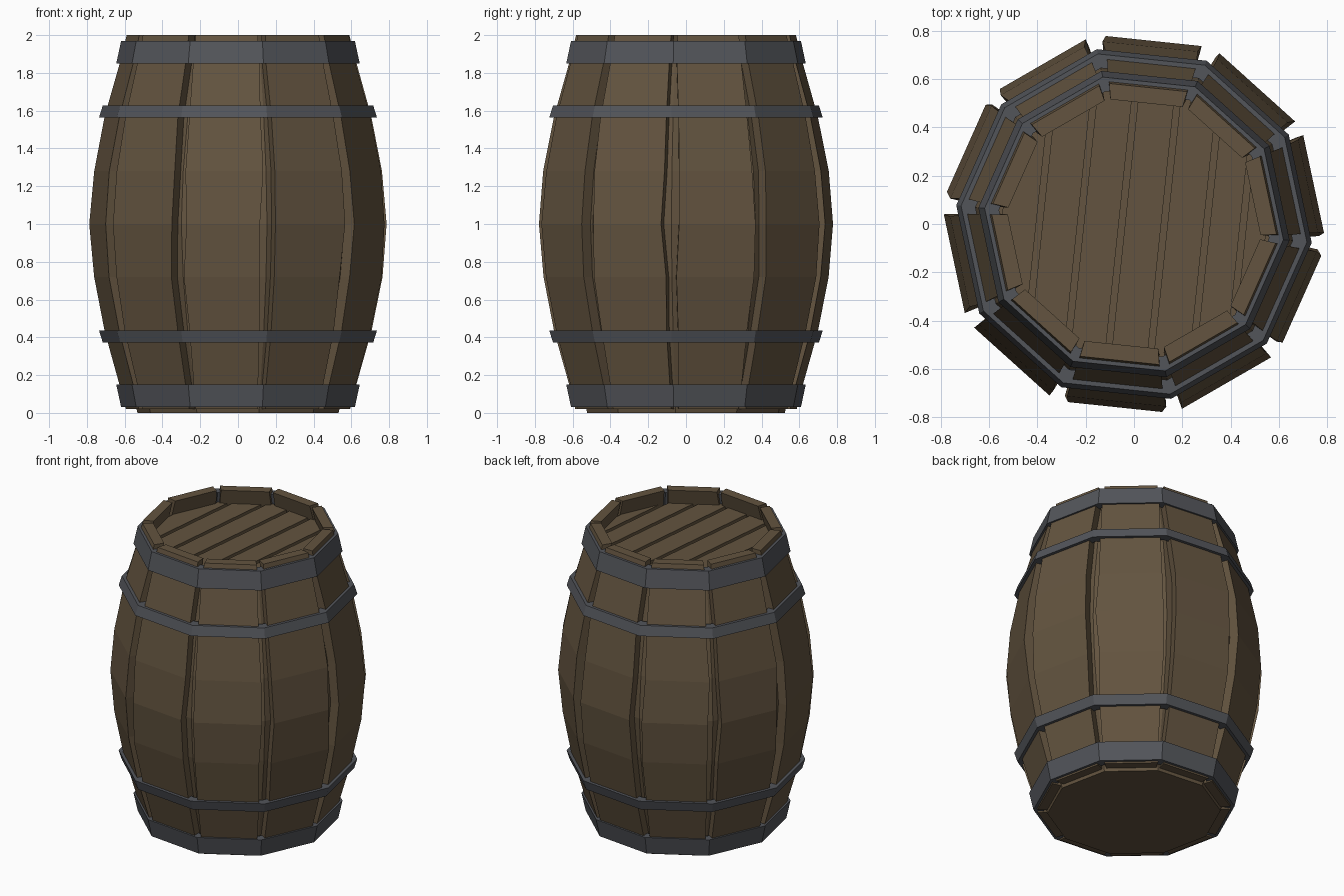
import bpy, bmesh, random
from math import sin, cos, pi, radians
from mathutils import Vector, Matrix

if "Cube" in bpy.data.objects:
    bpy.data.objects.remove(bpy.data.objects["Cube"])

random.seed(4)
N = 10
OFF = radians(-6)          # direction of a hoop corner
STEP = 2 * pi / N
APO = cos(pi / N)          # corner radius -> flat radius


def material(name, rgb):
    m = bpy.data.materials.new(name)
    m.diffuse_color = (*rgb, 1)
    m.use_nodes = True
    m.node_tree.nodes["Principled BSDF"].inputs["Base Color"].default_value = m.diffuse_color
    return m


wood = material("wood", (0.125, 0.088, 0.050))
iron = material("iron", (0.085, 0.090, 0.102))


def finish(bm, name, mat):
    bmesh.ops.recalc_face_normals(bm, faces=bm.faces)
    me = bpy.data.meshes.new(name)
    bm.to_mesh(me)
    bm.free()
    ob = bpy.data.objects.new(name, me)
    me.materials.append(mat)
    bpy.context.collection.objects.link(ob)
    return ob


def lathe(bm, profile, closed):
    """Ten-sided turned shape; profile is (corner radius, z)."""
    rings = [[bm.verts.new((r * cos(OFF + i * STEP), r * sin(OFF + i * STEP), z))
              for i in range(N)] for r, z in profile]
    pairs = list(zip(rings, rings[1:]))
    if closed:
        pairs.append((rings[-1], rings[0]))
    else:
        bm.faces.new(rings[0])
        bm.faces.new(rings[-1])
    for a, b in pairs:
        for i in range(N):
            j = (i + 1) % N
            bm.faces.new((a[i], a[j], b[j], b[i]))


# Stave side profile: z, outer flat radius, half width
half = [(0.02, 0.572, 0.165), (0.15, 0.604, 0.174), (0.43, 0.682, 0.188),
        (0.72, 0.738, 0.200)]
profile = half + [(1.0, 0.762, 0.207)] + [(2.0 - z, r, w) for z, r, w in reversed(half)]
profile[-1] = (2.0, 0.568, 0.163)

# Bowed staves with slightly uneven edges
for k in range(N):
    bm = bmesh.new()
    rot = Matrix.Rotation(OFF + (k + 0.5) * STEP, 4, 'Z')
    rings = []
    for z, r, w in profile:
        j = 0.014 if 0.5 < z < 1.5 else 0.004
        wl, wr = (w + random.uniform(-j, j) for _ in range(2))
        t = 0.065
        pts = [(r, -wr, z), (r, wl, z), (r - t, wl - 0.012, z), (r - t, -wr + 0.012, z)]
        rings.append([bm.verts.new(rot @ Vector(p)) for p in pts])
    for a, b in zip(rings, rings[1:]):
        for i in range(4):
            bm.faces.new((a[i], a[(i + 1) % 4], b[(i + 1) % 4], b[i]))
    bm.faces.new(rings[0])
    bm.faces.new(rings[-1])
    finish(bm, f"stave_{k + 1}", wood)

# Inner core with the flat bottom
core = [(0.535, 0.0)] + [((r - 0.06) / APO, z) for z, r, w in profile[1:-1]]
bm = bmesh.new()
lathe(bm, core, False)
finish(bm, "inner_core", wood)

# Iron hoops: two wide end hoops and two narrow ones, mirrored top to bottom
for name, z0, z1, r0, r1 in (("end_hoop", 1.85, 1.97, 0.648, 0.622),
                             ("narrow_hoop", 1.563, 1.627, 0.740, 0.720)):
    for side in ("top", "bottom"):
        t = 0.06
        prof = [(r0, z0), (r1, z1), (r1 - t, z1), (r0 - t, z0)]
        if side == "bottom":
            prof = [(r, 2.0 - z) for r, z in prof]
        bm = bmesh.new()
        lathe(bm, prof, True)
        finish(bm, f"{name}_{side}", iron)

# Lid planks, trimmed to the ten-sided opening
cuts = [-0.56, -0.39, -0.22, -0.05, 0.125, 0.30, 0.45, 0.56]
for k, (a, b) in enumerate(zip(cuts, cuts[1:])):
    bm = bmesh.new()
    bmesh.ops.create_cube(bm, size=1, matrix=Matrix.Rotation(OFF, 4, 'Z')
                          @ Matrix.Translation(((a + b) / 2, 0, 1.875))
                          @ Matrix.Diagonal((b - a - 0.026, 1.3, 0.05, 1)))
    for i in range(N):
        ang = OFF + (i + 0.5) * STEP
        n = Vector((cos(ang), sin(ang), 0))
        res = bmesh.ops.bisect_plane(bm, geom=bm.verts[:] + bm.edges[:] + bm.faces[:],
                                     plane_co=n * 0.54, plane_no=n, clear_outer=True)
        edges = [e for e in res["geom_cut"] if isinstance(e, bmesh.types.BMEdge)]
        if edges:
            bmesh.ops.holes_fill(bm, edges=edges)
    if bm.faces:
        finish(bm, f"lid_plank_{k + 1}", wood)
    else:
        bm.free()
